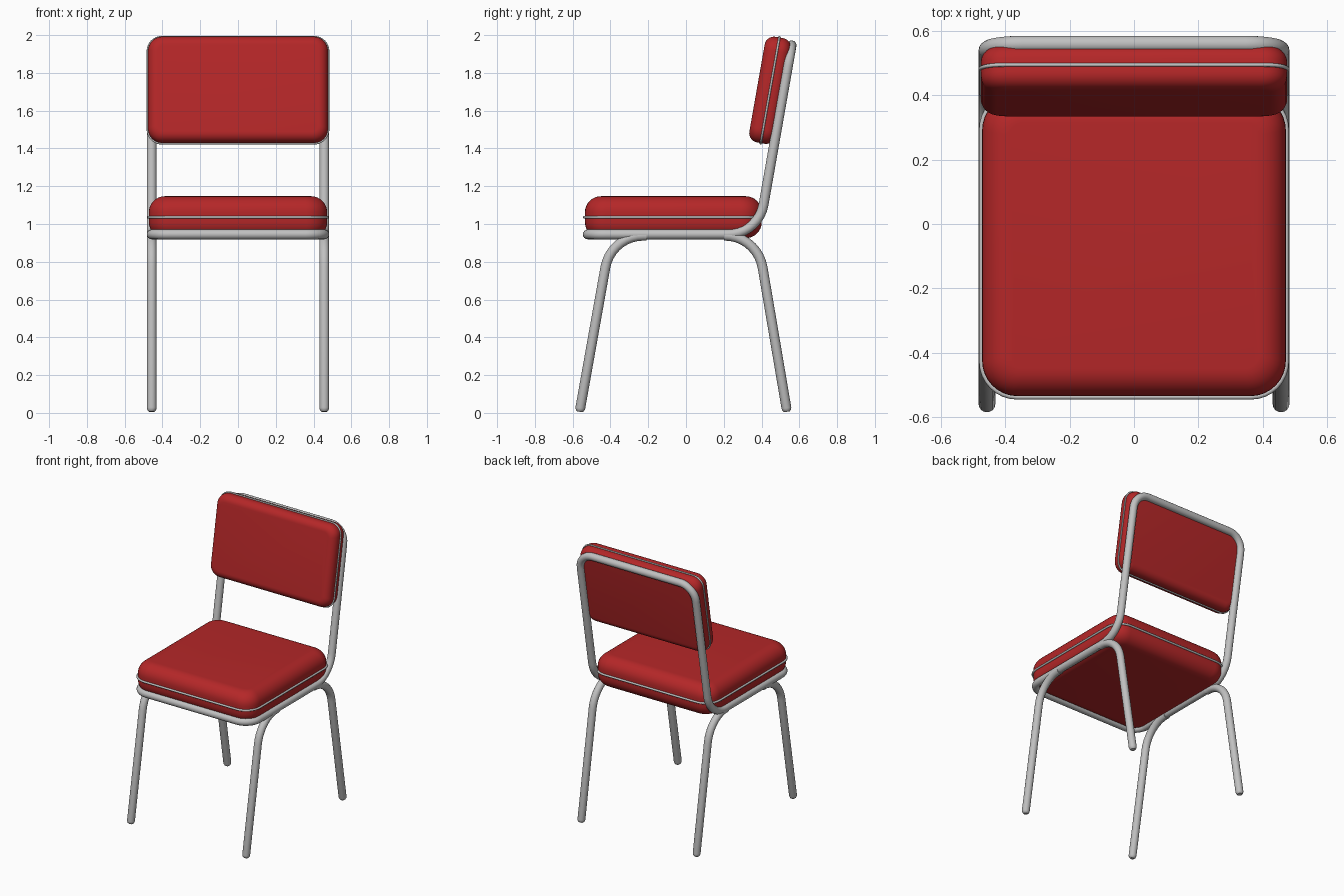
import bpy, bmesh, math
from mathutils import Vector, Matrix

if "Cube" in bpy.data.objects:
    bpy.data.objects.remove(bpy.data.objects["Cube"])


def material(name, col):
    m = bpy.data.materials.new(name)
    m.diffuse_color = (*col, 1)
    m.use_nodes = True
    m.node_tree.nodes["Principled BSDF"].inputs["Base Color"].default_value = m.diffuse_color
    return m


RED = material("red vinyl", (0.46, 0.02, 0.021))
GREY = material("grey steel", (0.53, 0.53, 0.53))


def fillet(points, trims, cyclic=False, steps=9):
    """Round each corner of a polyline with a smooth arc."""
    pts = [Vector(p) for p in points]
    out, n = [], len(pts)
    for i, (p, t) in enumerate(zip(pts, trims)):
        if t == 0:
            out.append(p)
            continue
        u = (pts[i - 1] - p).normalized()
        v = (pts[(i + 1) % n] - p).normalized()
        half = u.angle(v) / 2
        centre = p + (u + v).normalized() * (t / math.cos(half))
        r = t * math.tan(half)
        a, b = (p + u * t - centre).normalized(), (p + v * t - centre).normalized()
        out += [centre + a.slerp(b, k / steps) * r for k in range(steps + 1)]
    return out


def tube(name, points, radius, cyclic=False, scales=None, res=6):
    cu = bpy.data.curves.new(name, 'CURVE')
    cu.dimensions = '3D'
    cu.bevel_depth, cu.bevel_resolution, cu.use_fill_caps = radius, res, True
    sp = cu.splines.new('POLY')
    sp.points.add(len(points) - 1)
    for i, p in enumerate(points):
        sp.points[i].co = (*p, 1)
        sp.points[i].radius = scales[i] if scales else 1
    sp.use_cyclic_u = cyclic
    ob = bpy.data.objects.new(name, cu)
    bpy.context.collection.objects.link(ob)
    cu.materials.append(GREY)
    smooth(ob, convert=True)
    return ob


def smooth(ob, convert=False):
    bpy.ops.object.select_all(action='DESELECT')
    ob.select_set(True)
    bpy.context.view_layer.objects.active = ob
    if convert:
        bpy.ops.object.convert(target='MESH')
    bpy.ops.object.shade_smooth_by_angle(angle=math.radians(50))


def rounded_rect(hw, hd, r, z, seg=8):
    pts = []
    for q, (sx, sy) in enumerate([(1, 1), (-1, 1), (-1, -1), (1, -1)]):
        for k in range(seg + 1):
            a = math.pi / 2 * (q + k / seg)
            pts.append(Vector((sx * (hw - r) + r * math.cos(a),
                               sy * (hd - r) + r * math.sin(a), z)))
    return pts


def cushion(name, hw, hd, hh, corner, edge, mat, seg=8):
    """Pillow-edged slab plus the piping that runs round its seam."""
    bm = bmesh.new()
    rings = []
    for s in (-1, 1):
        for k in range(seg + 1):
            a = math.pi / 2 * (k / seg if s > 0 else 1 - k / seg)
            inset = edge * (1 - math.cos(a))
            z = s * (hh - edge + edge * math.sin(a))
            loop = rounded_rect(hw - inset, hd - inset, corner - inset * 0.8, z)
            rings.append([bm.verts.new(p) for p in loop])
    n = len(rings[0])
    for lo, hi in zip(rings, rings[1:]):
        for i in range(n):
            j = (i + 1) % n
            bm.faces.new((lo[i], lo[j], hi[j], hi[i]))
    bm.faces.new(rings[-1])
    bm.faces.new(rings[0][::-1])
    bmesh.ops.recalc_face_normals(bm, faces=bm.faces)
    me = bpy.data.meshes.new(name)
    bm.to_mesh(me)
    bm.free()
    me.materials.append(RED)
    ob = bpy.data.objects.new(name, me)
    bpy.context.collection.objects.link(ob)
    smooth(ob)
    ob.matrix_world = mat
    return ob


# Cushions with seam piping
seat_m = Matrix.Translation((0, -0.067, 1.036))
cushion("seat", 0.472, 0.468, 0.111, 0.11, 0.085, seat_m)
tube("seat_piping", [seat_m @ p for p in rounded_rect(0.474, 0.471, 0.11, 0)],
     0.0075, True, res=2)

back_m = Matrix.Translation((0, 0.445, 1.708)) @ Matrix.Rotation(math.radians(80), 4, 'X')
cushion("backrest", 0.476, 0.284, 0.070, 0.075, 0.05, back_m)
tube("backrest_piping", [back_m @ p for p in rounded_rect(0.478, 0.286, 0.075, 0)],
     0.006, True, res=2)

# One closed tube: front bar, side rails, back uprights, top bar
X, R, RAIL = 0.457, 0.026, 0.945
side = [(-0.52, RAIL, 0.1), (0.383, RAIL, 0.16), (0.559, 1.946, 0.11)]
loop = [(X, y, z) for y, z, t in side] + [(-X, y, z) for y, z, t in side[::-1]]
trims = [t for *_, t in side]
tube("frame", fillet(loop, trims + trims[::-1]), R, True)

# Bent legs with rounded feet
for label, yr, yk, yf in (("front", -0.21, -0.397, -0.563), ("back", 0.20, 0.377, 0.535)):
    for s, hand in ((-1, "left"), (1, "right")):
        foot = Vector((s * X, yf, 0.006))
        knee = Vector((s * X, yk, 0.938))
        up = (knee - foot).normalized()
        path = fillet([(s * X, yr, 0.938), knee, foot + up * 0.02], [0, 0.17, 0])
        scales = [1] * len(path)
        for h, sc in ((0.012, 0.92), (0.005, 0.78), (0.0, 0.55)):
            path.append(foot + up * h)
            scales.append(sc)
        tube(f"{label}_leg_{hand}", path, R, scales=scales)
